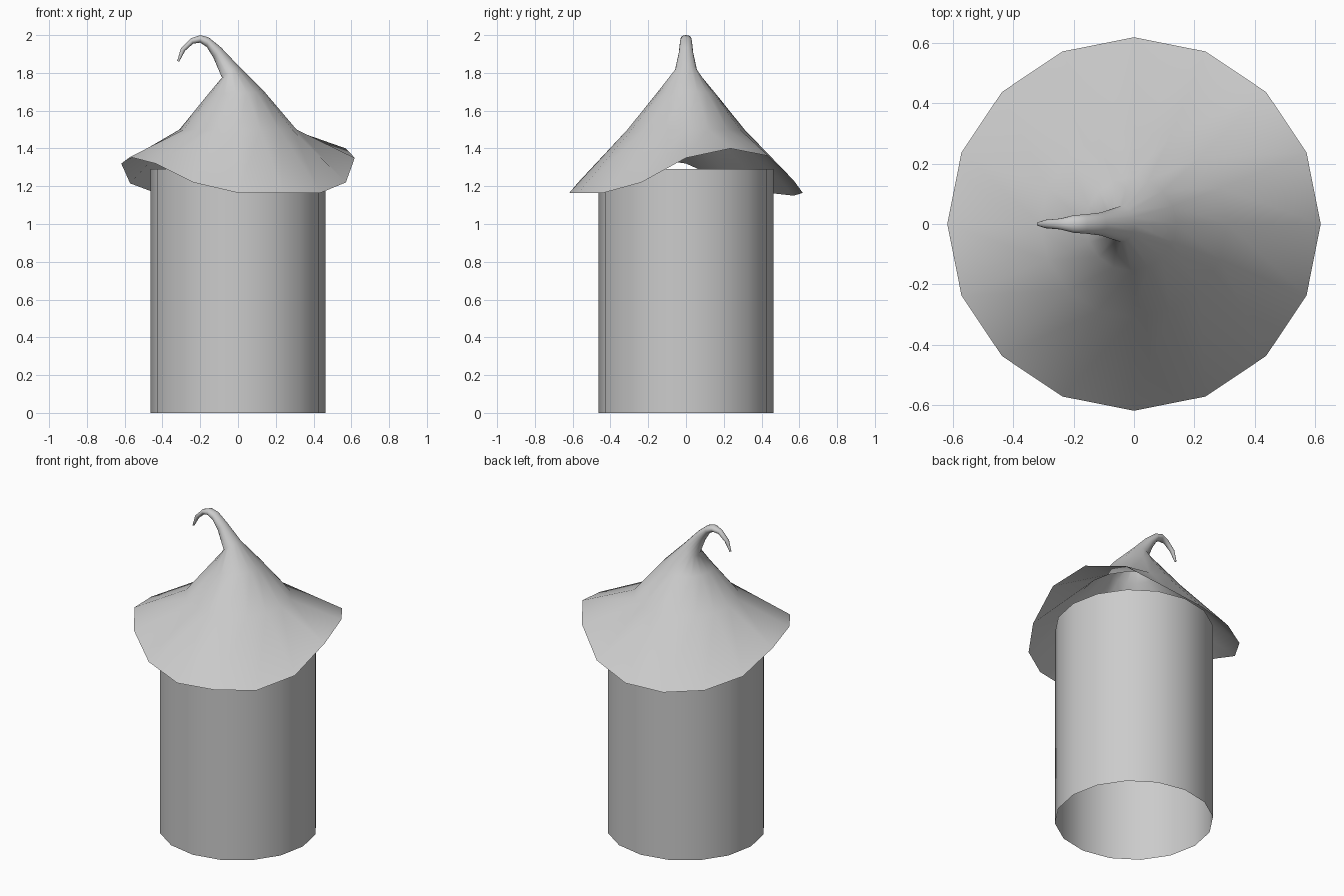
import bpy, bmesh, math

if "Cube" in bpy.data.objects:
    bpy.data.objects.remove(bpy.data.objects["Cube"])

N = 16


def loft(name, rings, cap_end=False, angle=60):
    """Skin a list of 16-point rings into one smooth object."""
    bm = bmesh.new()
    loops = [[bm.verts.new(p) for p in ring] for ring in rings]
    for a, b in zip(loops, loops[1:]):
        for i in range(N):
            j = (i + 1) % N
            bm.faces.new((a[i], a[j], b[j], b[i]))
    if cap_end:
        bm.faces.new(loops[-1])
    me = bpy.data.meshes.new(name)
    bm.to_mesh(me)
    bm.free()
    ob = bpy.data.objects.new(name, me)
    bpy.context.collection.objects.link(ob)
    bpy.ops.object.select_all(action='DESELECT')
    ob.select_set(True)
    bpy.context.view_layer.objects.active = ob
    bpy.ops.object.shade_smooth_by_angle(angle=math.radians(angle))
    return ob


def circle(r, heights):
    return [(r * math.cos(2 * math.pi * i / N), r * math.sin(2 * math.pi * i / N), heights[i])
            for i in range(N)]


def tilted(inner, outer, ry):
    """Ring spanning two points in the xz plane, with half-width ry in y."""
    (x0, z0), (x1, z1) = inner, outer
    ring = []
    for i in range(N):
        t = 2 * math.pi * i / N
        c = math.cos(t) / 2
        ring.append(((x0 + x1) / 2 + (x1 - x0) * c, ry * math.sin(t),
                     (z0 + z1) / 2 + (z1 - z0) * c))
    return ring


# open tube body
loft("body", [circle(0.463, [0.0] * N), circle(0.463, [1.29] * N)])

# floppy pointed roof: wavy brim, cone, then the curled tip
brim = [1.35, 1.40, 1.36, 1.23, 1.165, 1.15, 1.165, 1.215,
        1.32, 1.355, 1.32, 1.22, 1.165, 1.165, 1.165, 1.22]
tip = [
    ((-0.16, 1.685), (0.14, 1.70), 0.155),
    ((-0.085, 1.775), (0.00, 1.84), 0.06),
    ((-0.13, 1.88), (-0.09, 1.935), 0.038),
    ((-0.165, 1.937), (-0.155, 1.988), 0.032),
    ((-0.20, 1.96), (-0.20, 2.00), 0.029),
    ((-0.237, 1.955), (-0.25, 1.983), 0.018),
    ((-0.28, 1.917), (-0.303, 1.928), 0.014),
    ((-0.311, 1.86), (-0.322, 1.863), 0.006),
]
loft("pointed_roof",
     [circle(0.618, brim), circle(0.31, [1.5] * N)] + [tilted(*t) for t in tip],
     cap_end=True, angle=75)
